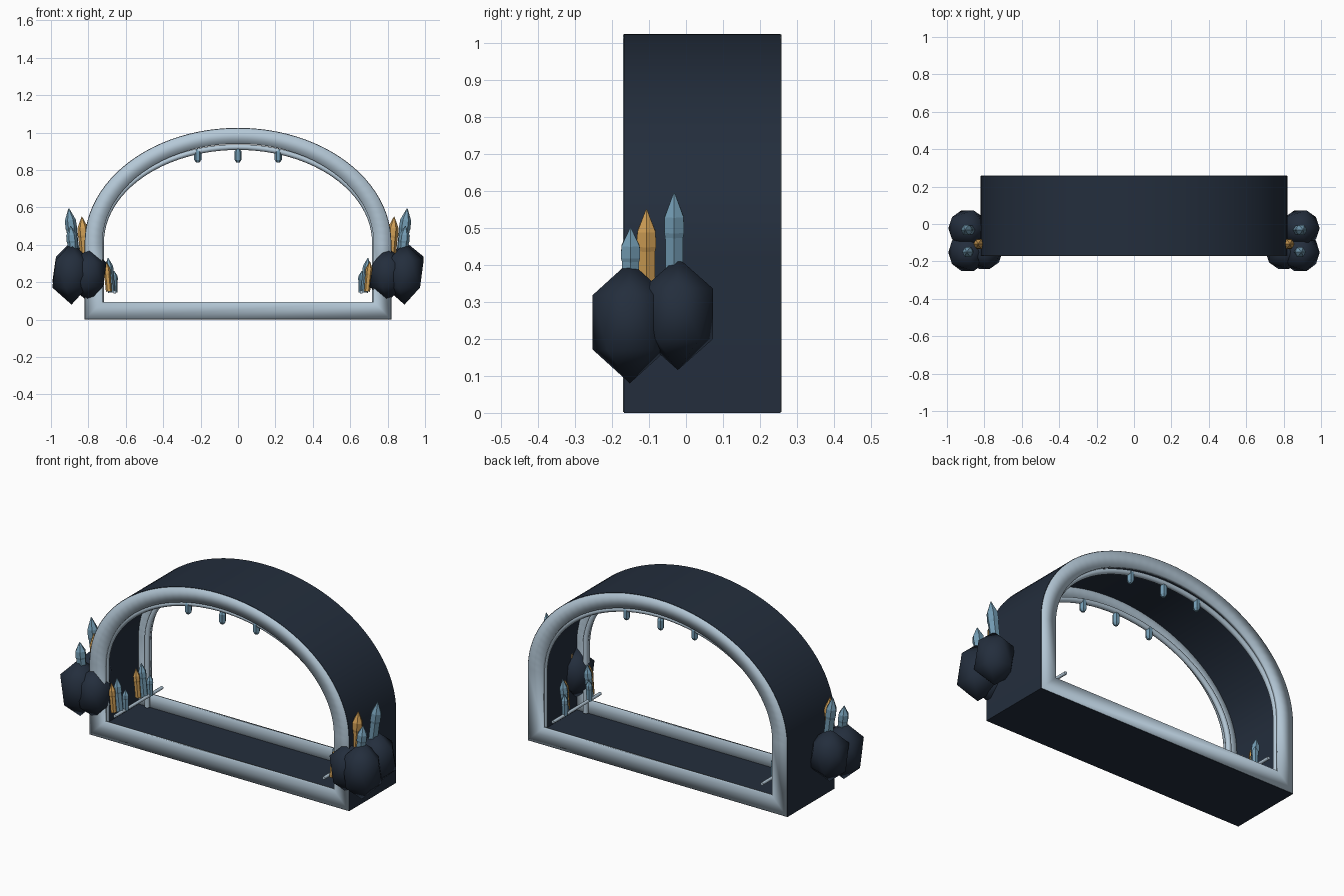
import bpy, bmesh, math
from mathutils import Vector

if "Cube" in bpy.data.objects:
    bpy.data.objects.remove(bpy.data.objects["Cube"])


def material(name, r, g, b):
    m = bpy.data.materials.new(name)
    m.use_nodes = True
    m.diffuse_color = (r, g, b, 1)
    m.node_tree.nodes["Principled BSDF"].inputs["Base Color"].default_value = (r, g, b, 1)
    return m


NAVY = material("dark navy", 0.017, 0.027, 0.046)
STEEL = material("pale steel", 0.46, 0.58, 0.68)
BLUE = material("crystal blue", 0.17, 0.33, 0.45)
AMBER = material("amber", 0.62, 0.34, 0.09)

FRONT, BACK, SPRING = -0.17, 0.258, 0.41


def finish(bm, name, mat, smooth=None):
    bmesh.ops.recalc_face_normals(bm, faces=bm.faces)
    mesh = bpy.data.meshes.new(name)
    bm.to_mesh(mesh)
    bm.free()
    mesh.materials.append(mat)
    obj = bpy.data.objects.new(name, mesh)
    bpy.context.collection.objects.link(obj)
    if smooth is not None:
        bpy.ops.object.select_all(action='DESELECT')
        obj.select_set(True)
        bpy.context.view_layer.objects.active = obj
        bpy.ops.object.shade_smooth_by_angle(angle=math.radians(smooth))
    return obj


def arch(half_width, top, base, steps=48):
    """Outline: straight legs below a half ellipse."""
    pts = [(-half_width, base)]
    for i in range(steps + 1):
        t = math.pi * (1 - i / steps)
        pts.append((half_width * math.cos(t), SPRING + (top - SPRING) * math.sin(t)))
    return pts + [(half_width, base)]


def ring(name, mat, outer, inner, y0, y1, smooth):
    """Closed arch-shaped frame between two outlines."""
    bm = bmesh.new()
    loops = [[bm.verts.new((x, y, z)) for x, z in pts]
             for pts, y in ((outer, y0), (outer, y1), (inner, y1), (inner, y0))]
    n = len(outer)
    for a, b in zip(loops, loops[1:] + loops[:1]):
        for i in range(n):
            j = (i + 1) % n
            bm.faces.new((a[i], a[j], b[j], b[i]))
    return finish(bm, name, mat, smooth)


def tube(name, mat, pts, radius):
    curve = bpy.data.curves.new(name, 'CURVE')
    curve.dimensions = '3D'
    curve.bevel_depth = radius
    curve.bevel_resolution = 2
    curve.use_fill_caps = True
    spline = curve.splines.new('POLY')
    spline.points.add(len(pts) - 1)
    for p, co in zip(spline.points, pts):
        p.co = (*co, 1)
    curve.materials.append(mat)
    obj = bpy.data.objects.new(name, curve)
    bpy.context.collection.objects.link(obj)


def crystal(name, mat, base, tip, radius, profile):
    """Six-sided gem from base to tip; profile is (fraction along, fraction of radius)."""
    base, tip = Vector(base), Vector(tip)
    axis = tip - base
    turn = Vector((0, 0, 1)).rotation_difference(axis)
    bm = bmesh.new()
    rings = []
    for h, r in profile:
        ring_verts = []
        for k in range(6):
            a = math.pi * k / 3
            off = Vector((math.cos(a), math.sin(a), 0)) * radius * r
            ring_verts.append(bm.verts.new(base + axis * h + turn @ off))
        rings.append(ring_verts)
    for a, b in zip(rings, rings[1:]):
        for k in range(6):
            j = (k + 1) % 6
            bm.faces.new((a[k], a[j], b[j], b[k]))
    bm.faces.new(rings[0])
    bm.faces.new(rings[-1])
    finish(bm, name, mat)


def boulder(name, centre, size):
    bm = bmesh.new()
    bmesh.ops.create_icosphere(bm, subdivisions=1, radius=1)
    for v in bm.verts:
        v.co = Vector([c + s * p for c, s, p in zip(centre, size, v.co)])
    finish(bm, name, NAVY, 180)


# Tunnel shell and the pale frames at both openings
ring("tunnel_shell", NAVY, arch(0.82, 1.025, 0), arch(0.795, 1.0, 0.025),
     FRONT + 0.002, BACK - 0.002, 30)
for end, y0, y1 in (("front", FRONT, FRONT + 0.02), ("back", BACK - 0.02, BACK)):
    ring(end + "_frame", STEEL, arch(0.818, 1.023, 0.002), arch(0.725, 0.94, 0.095),
         y0, y1, 180)

# Inner arch rails with hanging pendants
PENDANT = ((0, 0.5), (0.2, 1), (0.8, 1), (1, 0.55))
for end, y in (("front", -0.14), ("back", 0.228)):
    tube(end + "_arch_rail", STEEL, [(x, y, z) for x, z in arch(0.732, 0.922, 0.03)], 0.015)
    for i in (-1, 0, 1):
        x = 0.215 * i
        crystal(end + "_pendant", BLUE, (x, y, 0.84), (x, y, 0.912), 0.019, PENDANT)

# Mirrored sides: boulders, crystals and floor rods
SHARD = ((0, 0.85), (0.55, 0.9), (0.6, 1), (0.76, 0.95), (1, 0.06))
for side, s in (("left", 1), ("right", -1)):
    boulder(side + "_front_boulder", (s * 0.89, -0.152, 0.245), (0.115, 0.118, 0.165))
    boulder(side + "_back_boulder", (s * 0.89, -0.022, 0.268), (0.115, 0.112, 0.152))
    boulder(side + "_inner_boulder", (s * 0.80, -0.15, 0.24), (0.108, 0.105, 0.145))

    crystal(side + "_tall_crystal", BLUE, (s * 0.87, -0.032, 0.33),
            (s * 0.905, -0.032, 0.595), 0.031, SHARD)
    crystal(side + "_short_crystal", BLUE, (s * 0.875, -0.15, 0.30),
            (s * 0.895, -0.15, 0.50), 0.03, SHARD)
    crystal(side + "_amber_crystal", AMBER, (s * 0.815, -0.107, 0.30),
            (s * 0.835, -0.107, 0.55), 0.03, SHARD)

    # Two small clusters inside the tunnel
    for y in (-0.10, 0.12):
        crystal(side + "_inner_tall_crystal", BLUE, (s * 0.675, y, 0.145),
                (s * 0.695, y, 0.33), 0.023, SHARD)
        crystal(side + "_inner_amber_crystal", AMBER, (s * 0.69, y - 0.035, 0.15),
                (s * 0.705, y - 0.035, 0.31), 0.019, SHARD)
        crystal(side + "_inner_short_crystal", BLUE, (s * 0.66, y + 0.03, 0.145),
                (s * 0.662, y + 0.03, 0.26), 0.019, SHARD)
    tube(side + "_floor_rod", STEEL,
         [(s * 0.66, FRONT, 0.147), (s * 0.66, BACK, 0.147)], 0.009)
